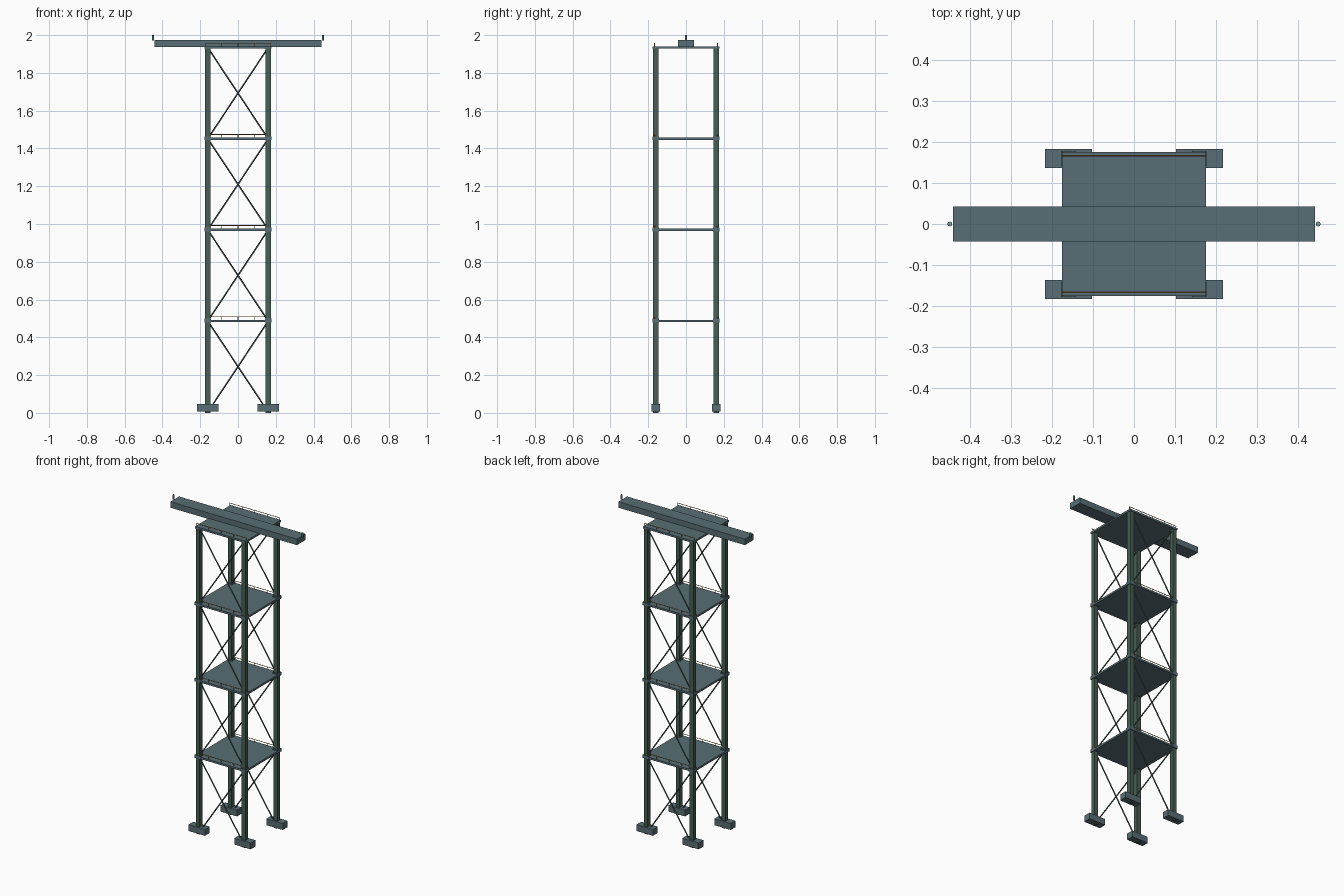
import bpy, math
from mathutils import Vector

if "Cube" in bpy.data.objects:
    bpy.data.objects.remove(bpy.data.objects["Cube"])


def material(name, rgb):
    m = bpy.data.materials.new(name)
    m.diffuse_color = (*rgb, 1)
    m.use_nodes = True
    m.node_tree.nodes["Principled BSDF"].inputs["Base Color"].default_value = m.diffuse_color
    return m


STEEL = material("slate steel", (0.098, 0.158, 0.178))
GREEN = material("dark green steel", (0.062, 0.112, 0.088))
AMBER = material("amber rail", (0.42, 0.20, 0.035))
TEAL = material("teal lamp", (0.16, 0.36, 0.34))


def box(name, centre, size, mat):
    bpy.ops.mesh.primitive_cube_add(size=1, location=centre)
    o = bpy.context.object
    o.name = name
    o.scale = size
    bpy.ops.object.transform_apply(location=False, rotation=False, scale=True)
    o.data.materials.append(mat)
    return o


def rod(name, a, b, radius, mat, sides=8):
    a, b = Vector(a), Vector(b)
    d = b - a
    bpy.ops.mesh.primitive_cylinder_add(vertices=sides, radius=radius,
                                        depth=d.length, location=(a + b) / 2)
    o = bpy.context.object
    o.name = name
    o.rotation_mode = 'QUATERNION'
    o.rotation_quaternion = d.to_track_quat('Z', 'Y')
    o.data.materials.append(mat)
    return o


LEG = 0.16
STEP = 0.4825
levels = [0.004 + STEP * i for i in range(5)]

# Legs, feet and joint collars
for sx in (-1, 1):
    for sy in (-1, 1):
        x, y = sx * LEG, sy * LEG
        box("leg", (x, y, 0.967), (0.027, 0.027, 1.934), GREEN)
        box("foot", (x, y, 0.028), (0.115, 0.047, 0.04), STEEL)
        for z in levels[1:4]:
            box("leg_collar", (x, y, z + 0.002), (0.036, 0.036, 0.02), STEEL)

# Platforms with low rails on front and back
for z in levels[1:]:
    box("platform", (0, 0, z), (0.353, 0.353, 0.012), STEEL)
    for sy in (-1, 1):
        y = sy * 0.167
        rod("rail", (-0.176, y, z + 0.023), (0.176, y, z + 0.023), 0.002, AMBER, 6)
        for i in range(5):
            x = (i - 2) * 0.087
            rod("rail_post", (x, y, z + 0.005), (x, y, z + 0.023), 0.0018, AMBER, 6)

# Cross braces on front and back
for z0, z1 in zip(levels, levels[1:]):
    for sy in (-1, 1):
        for sx in (-1, 1):
            rod("cross_brace", (-sx * LEG, sy * LEG, z0), (sx * LEG, sy * LEG, z1),
                0.004, GREEN, 6)

# Top boom with a small lamp post at each end
box("boom", (0, 0, 1.955), (0.884, 0.086, 0.038), STEEL)
for sx in (-1, 1):
    rod("boom_end_lamp", (sx * 0.45, 0, 1.972), (sx * 0.45, 0, 2.0), 0.006, TEAL, 8)
